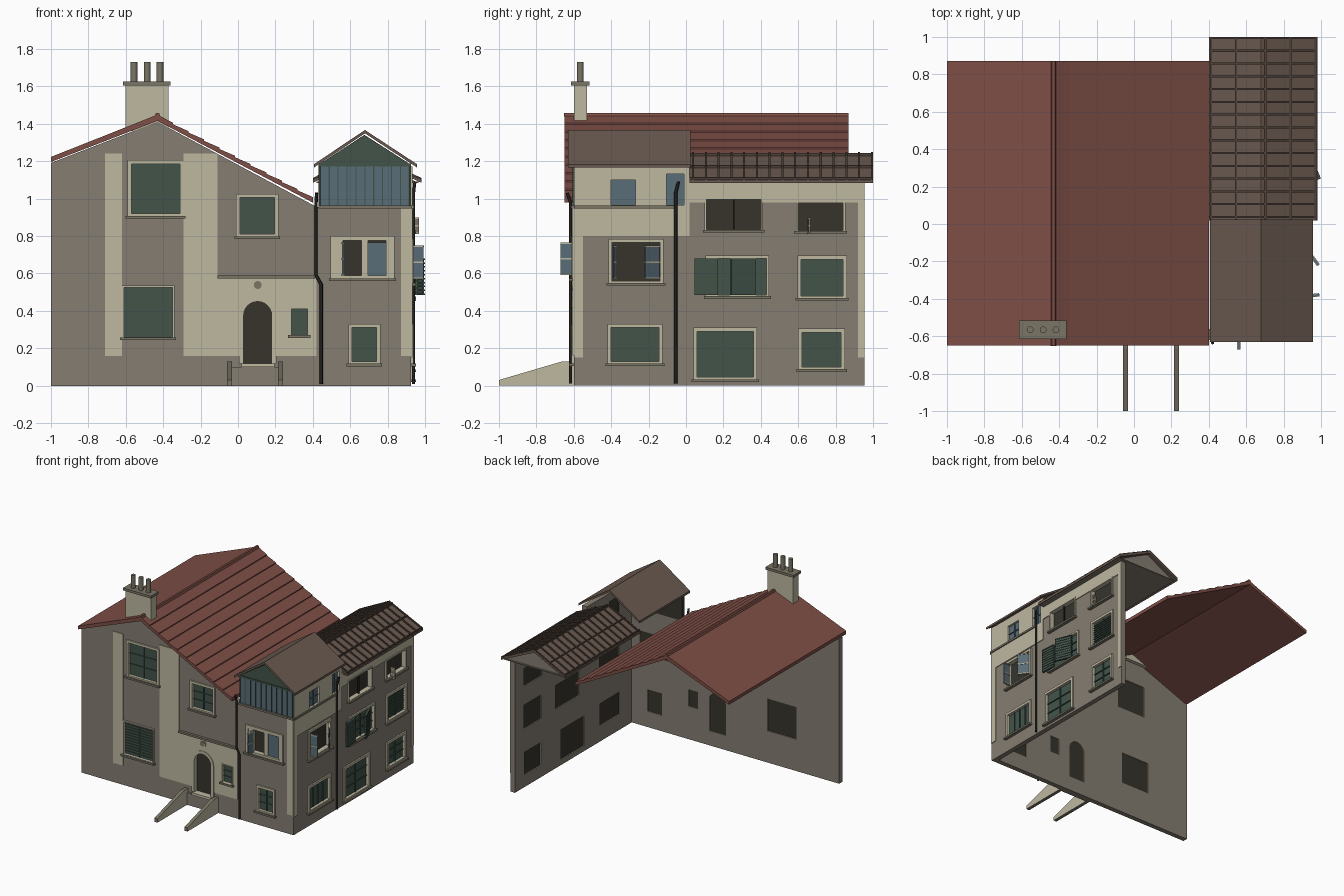
import bpy, bmesh, math

old = bpy.data.objects.get("Cube")
if old:
    bpy.data.objects.remove(old, do_unlink=True)


def material(name, *rgb):
    lin = [((c / 255 + 0.055) / 1.055) ** 2.4 for c in rgb] + [1]
    m = bpy.data.materials.new(name)
    m.use_nodes = True
    m.diffuse_color = lin
    m.node_tree.nodes["Principled BSDF"].inputs["Base Color"].default_value = lin
    return m


TAUPE = material("taupe plaster", 133, 125, 113)
CREAM = material("cream plaster", 190, 184, 160)
GREEN = material("dark green paint", 66, 84, 74)
DARK = material("dark interior", 55, 52, 44)
BLUE = material("blue glass", 90, 109, 119)
RED = material("red tiles", 126, 78, 70)
BROWN = material("brown tiles", 106, 90, 80)
UMBER = material("umber battens", 78, 64, 56)
BLACK = material("black iron", 33, 32, 30)
STONE = material("grey stone", 122, 117, 102)

# Each drawing plane maps (u, v, outward distance) to space
PLANES = {
    "front": lambda u, v, d: (u, -0.6 - d, v),
    "right": lambda u, v, d: (0.925 + d, u, v),
    "plan": lambda u, v, d: (u, v, d),
}


def add_prism(bm, pts, plane, d0, d1):
    put = PLANES[plane]
    a = [bm.verts.new(put(u, v, d0)) for u, v in pts]
    b = [bm.verts.new(put(u, v, d1)) for u, v in pts]
    n = len(pts)
    bm.faces.new(a)
    bm.faces.new(b[::-1])
    for i in range(n):
        j = (i + 1) % n
        bm.faces.new((a[i], b[i], b[j], a[j]))


def prisms(name, shapes, plane, d0, d1, *mats):
    bm = bmesh.new()
    for pts in shapes:
        add_prism(bm, pts, plane, d0, d1)
    bmesh.ops.recalc_face_normals(bm, faces=bm.faces)
    me = bpy.data.meshes.new(name)
    bm.to_mesh(me)
    bm.free()
    for m in mats:
        me.materials.append(m)
    ob = bpy.data.objects.new(name, me)
    bpy.context.collection.objects.link(ob)
    return ob


def rect(u0, u1, v0, v1):
    return [(u0, v0), (u1, v0), (u1, v1), (u0, v1)]


def box(name, plane, u0, u1, v0, v1, d0, d1, mat):
    return prisms(name, [rect(u0, u1, v0, v1)], plane, d0, d1, mat)


def leaf(name, p, q, z0, z1, mat, louvres=0):
    """Swung shutter or casement, from hinge p to free edge q in plan."""
    dx, dy = q[0] - p[0], q[1] - p[1]
    s = 0.005 / math.hypot(dx, dy)

    def strip(k):
        ox, oy = -dy * s * k, dx * s * k
        return [(p[0] + ox, p[1] + oy), (q[0] + ox, q[1] + oy),
                (q[0] - ox, q[1] - oy), (p[0] - ox, p[1] - oy)]
    prisms(name, [strip(1)], "plan", z0, z1, mat)
    edge = GREEN if louvres else CREAM
    n = louvres or 2
    for i in range(n + 1):
        z = z0 + (z1 - z0 - 0.008) * i / n
        prisms(name + "_rail", [strip(1.8)], "plan", z, z + 0.008, edge)


openings = {"front": [], "right": []}


def window(name, side, u0, u1, z0, z1, mat=GREEN, cols=2, rows=3, border=0.02,
           louvres=0, bar=None):
    openings[side].append(rect(u0, u1, z0, z1))
    box(name + "_backing", side, u0, u1, z0, z1, -0.034, -0.028, DARK)
    if mat is not DARK:
        box(name + "_pane", side, u0, u1, z0, z1, -0.026, -0.012, mat)
    w, h, t = u1 - u0, z1 - z0, 0.003
    bars = [rect(u0 + w * i / cols - t, u0 + w * i / cols + t, z0, z1) for i in range(1, cols)]
    n = louvres or rows
    bars += [rect(u0, u1, z0 + h * i / n - t, z0 + h * i / n + t) for i in range(1, n)]
    if bars:
        prisms(name + "_bars", bars, side, -0.014, -0.004, bar or mat)
    if border:
        b = border
        prisms(name + "_frame", [rect(u0 - b, u0, z0 - b, z1 + b), rect(u1, u1 + b, z0 - b, z1 + b),
               rect(u0, u1, z1, z1 + b), rect(u0, u1, z0 - b, z0)], side, -0.004, 0.012, CREAM)
        box(name + "_sill", side, u0 - b - 0.01, u1 + b + 0.01, z0 - b - 0.006, z0 - b + 0.008, 0, 0.026, STONE)


# Front windows
window("upper_left_window", "front", -0.57, -0.31, 0.92, 1.185)
window("lower_left_window", "front", -0.61, -0.35, 0.26, 0.525, louvres=12, border=0.01)
window("upper_middle_window", "front", 0.01, 0.195, 0.81, 1.005)
window("small_porch_window", "front", 0.285, 0.37, 0.27, 0.41, cols=1, border=0.008)
window("tower_middle_window", "front", 0.52, 0.81, 0.59, 0.775, DARK, 1, 1, 0.025)
window("tower_lower_window", "front", 0.61, 0.74, 0.13, 0.31)
for u0, u1 in ((0.52, 0.56), (0.66, 0.695), (0.79, 0.81)):
    box("tower_window_post", "front", u0, u1, 0.59, 0.775, -0.02, 0.004, CREAM)
box("tower_window_glass", "front", 0.695, 0.79, 0.59, 0.765, -0.015, -0.005, BLUE)
leaf("tower_casement", (0.56, -0.605), (0.56, -0.67), 0.59, 0.765, BLUE)

# Right side windows
window("tower_side_window", "right", -0.4, -0.27, 0.965, 1.1, BLUE, rows=2, border=0)
window("tower_end_window", "right", -0.105, -0.01, 0.965, 1.13, BLUE, rows=2, border=0)
window("side_casement_window", "right", -0.395, -0.14, 0.56, 0.765, DARK, 1, 1)
window("side_shutter_window", "right", 0.12, 0.43, 0.485, 0.68, border=0.015)
window("rear_shutter_window", "right", 0.615, 0.84, 0.48, 0.675, louvres=10)
window("side_top_window", "right", 0.11, 0.4, 0.835, 0.995, DARK, 2, 1, 0.01, bar=BLACK)
window("rear_top_window", "right", 0.6, 0.84, 0.83, 0.975, DARK, 1, 1, 0.012)
window("side_low_window", "right", -0.4, -0.145, 0.13, 0.31, cols=4, rows=1)
window("side_wide_window", "right", 0.06, 0.36, 0.045, 0.29)
window("rear_low_window", "right", 0.62, 0.83, 0.1, 0.285)
leaf("side_casement_left", (0.93, -0.385), (0.99, -0.378), 0.57, 0.75, BLUE)
leaf("side_casement_right", (0.93, -0.145), (0.985, -0.22), 0.57, 0.75, BLUE)
leaf("side_shutter_left", (0.945, 0.17), (0.955, 0.045), 0.485, 0.68, GREEN, 9)
leaf("side_shutter_right", (0.935, 0.37), (0.99, 0.24), 0.485, 0.68, GREEN, 9)
leaf("rear_top_casement", (0.93, 0.655), (0.965, 0.66), 0.81, 0.9, STONE)


# Arched door
def arch(u, r, z0, spring):
    curve = [(u + r * math.cos(math.pi * i / 12), spring + r * math.sin(math.pi * i / 12)) for i in range(13)]
    return [(u + r, z0)] + curve + [(u - r, z0)]


opening = arch(0.105, 0.075, 0.12, 0.375)
openings["front"].append(opening)
prisms("door", [opening], "front", -0.034, -0.024, DARK)
prisms("door_surround", [arch(0.105, 0.1, 0.12, 0.375) + opening[::-1]], "front", -0.004, 0.012, CREAM)
box("threshold", "front", 0.02, 0.195, 0.1, 0.12, 0, 0.03, CREAM)
box("landing", "front", -0.04, 0.23, 0, 0.1, 0, 0.015, TAUPE)

# Walls with a cream second slot for the reveals
front_wall = prisms("front_wall", [[(-1, 0), (0.925, 0), (0.925, 0.955), (0.42, 0.955), (-0.43, 1.41),
                    (-1, 1.19)]], "front", -0.04, 0, TAUPE, CREAM)
right_wall = prisms("right_wall", [[(-0.56, 0), (0.955, 0), (0.955, 1.09), (0.02, 1.09), (0.02, 1.17),
                    (-0.56, 1.17)]], "right", -0.04, 0, TAUPE, CREAM)
cut_targets = {"front": [front_wall], "right": [right_wall]}
patches = {
    "front": [(-0.71, -0.62, 0.16, 1.24), (-0.29, -0.11, 0.16, 1.24), (-0.11, 0.42, 0.16, 0.58),
              (0.87, 0.925, 0.16, 0.95)],
    "right": [(-0.6, -0.55, 0.15, 0.8), (-0.6, 0.02, 0.8, 1.17), (0.02, 0.955, 0.98, 1.09),
              (0.92, 0.955, 0.15, 0.98)],
}
for side, areas in patches.items():
    for area in areas:
        cut_targets[side].append(box("cream_patch", side, *area, -0.001, 0.006, CREAM))
        cut_targets[side][-1].data.materials.append(CREAM)

# Cut the openings
for side, targets in cut_targets.items():
    cutter = prisms("cutter", openings[side], side, -0.08, 0.03, TAUPE, CREAM)
    cutter.hide_render = True
    for f in cutter.data.polygons:
        f.material_index = 1
    for ob in targets:
        mod = ob.modifiers.new("openings", "BOOLEAN")
        mod.operation, mod.solver, mod.object = "DIFFERENCE", "EXACT", cutter
        bpy.context.view_layer.objects.active = ob
        bpy.ops.object.modifier_apply(modifier=mod.name)
    bpy.data.objects.remove(cutter, do_unlink=True)

# Ledges and medallion
box("porch_ledge", "front", -0.11, 0.41, 0.572, 0.588, 0, 0.02, STONE)
box("tower_front_ledge", "front", 0.43, 0.93, 0.947, 0.962, 0, 0.015, STONE)
box("tower_side_ledge", "right", -0.6, -0.06, 0.947, 0.962, 0, 0.015, STONE)
for r, d, mat in ((0.03, 0.012, CREAM), (0.021, 0.016, STONE)):
    disc = [(0.105 + r * math.cos(i * math.pi / 10), 0.538 + r * math.sin(i * math.pi / 10)) for i in range(20)]
    prisms("medallion", [disc], "front", 0, d, mat)

# Tower glazing and gable
prisms("tower_gable_wall", [[(0.43, 0.955), (0.925, 0.955), (0.925, 1.18), (0.675, 1.34), (0.43, 1.18)]],
       "front", -0.04, -0.006, DARK)
box("tower_glazing", "front", 0.44, 0.915, 0.962, 1.175, -0.006, 0, BLUE)
prisms("tower_gable_panel", [[(0.44, 1.185), (0.915, 1.185), (0.675, 1.335)]], "front", -0.006, 0.002, GREEN)
prisms("tower_mullions", [rect(u - 0.003, u + 0.003, 0.96, 1.18) for u in
       [0.44 + 0.0475 * i for i in range(11)]], "front", -0.006, 0.006, GREEN)
box("tower_lintel", "front", 0.43, 0.925, 1.172, 1.187, -0.006, 0.008, GREEN)

# Main roof with stepped courses on the right slope
rows = 10
steps = []
for i in range(rows):
    x, z = -0.43 + 0.83 * (i + 1) / rows, 1.44 - 0.44 * (i + 1) / rows
    steps += [(x, z + 0.008), (x, z)]
prisms("main_roof", [[(-1, 1.195), (-1, 1.222), (-0.43, 1.448)] + steps + [(0.4, 0.978), (-0.43, 1.415)]],
       "front", 0.05, -1.47, RED)
prisms("main_ridge", [[(-0.445, 1.44), (-0.438, 1.458), (-0.422, 1.458), (-0.415, 1.438)]],
       "front", 0.052, -1.47, RED)


# Tower and wing roofs
def gable_roof(name, x0, x1, eave, ridge, t, d0, d1, mat):
    xm = 0.678
    prisms(name, [[(x0, eave), (xm, ridge), (x1, eave), (x1, eave - t), (xm, ridge - t), (x0, eave - t)]],
           "front", d0, d1, mat)


gable_roof("tower_roof", 0.405, 0.957, 1.183, 1.366, 0.018, 0.03, -0.625, BROWN)
gable_roof("wing_roof", 0.4, 0.98, 1.1, 1.24, 0.016, -0.62, -1.6, BROWN)
for i in range(15):
    d = -0.632 - 0.0683 * i
    gable_roof("wing_batten", 0.4, 0.98, 1.11, 1.25, 0.014, d, d - 0.011, UMBER)
for k in (0.04, 0.5, 0.96):
    for s in (-1, 1):
        x, z = 0.69 + s * 0.29 * k, 1.245 - 0.14 * k
        box("wing_purlin", "front", x - 0.006, x + 0.006, z - 0.012, z + 0.003, -0.62, -1.6, UMBER)
box("wing_soffit", "front", 0.42, 0.965, 1.082, 1.09, -0.63, -1.58, TAUPE)
prisms("wing_gable", [[(0.42, 1.085), (0.96, 1.085), (0.68, 1.225)]], "front", -1.52, -1.57, TAUPE)

# Chimney
box("chimney_stack", "plan", -0.6, -0.37, -0.6, -0.53, 1.36, 1.605, CREAM)
box("chimney_cap", "plan", -0.615, -0.36, -0.615, -0.515, 1.605, 1.625, STONE)
for x in (-0.555, -0.485, -0.417):
    bpy.ops.mesh.primitive_cylinder_add(vertices=16, radius=0.018, depth=0.11, location=(x, -0.565, 1.675))
    pot = bpy.context.object
    pot.name = "chimney_pot"
    pot.data.materials.append(STONE)
    bpy.ops.object.shade_smooth_by_angle()

# Stair side walls, cream on the flanks
for x in (-0.06, 0.213):
    ob = prisms("stair_wall", [[(-1, 0), (-0.6, 0), (-0.6, 0.13), (-0.66, 0.13), (-1, 0.03)]],
                "right", x - 0.925, x - 0.897, STONE, CREAM)
    for f in ob.data.polygons:
        f.material_index = int(abs(f.normal.x) > 0.9)


# Downpipes
def pipe(name, pts):
    cu = bpy.data.curves.new(name, "CURVE")
    cu.dimensions = "3D"
    cu.bevel_depth, cu.bevel_resolution, cu.use_fill_caps = 0.009, 1, True
    sp = cu.splines.new("POLY")
    sp.points.add(len(pts) - 1)
    for p, co in zip(sp.points, pts):
        p.co = (*co, 1)
    cu.materials.append(BLACK)
    ob = bpy.data.objects.new(name, cu)
    bpy.context.collection.objects.link(ob)
    bpy.ops.object.select_all(action="DESELECT")
    ob.select_set(True)
    bpy.context.view_layer.objects.active = ob
    bpy.ops.object.convert(target="MESH")


pipe("front_downpipe", [(0.42, -0.635, 1.03), (0.417, -0.617, 0.98), (0.417, -0.617, 0.59), (0.445, -0.617, 0.54),
                        (0.445, -0.617, 0.01)])
pipe("side_downpipe", [(0.945, -0.04, 1.09), (0.938, -0.055, 1.03), (0.938, -0.055, 0.01)])
